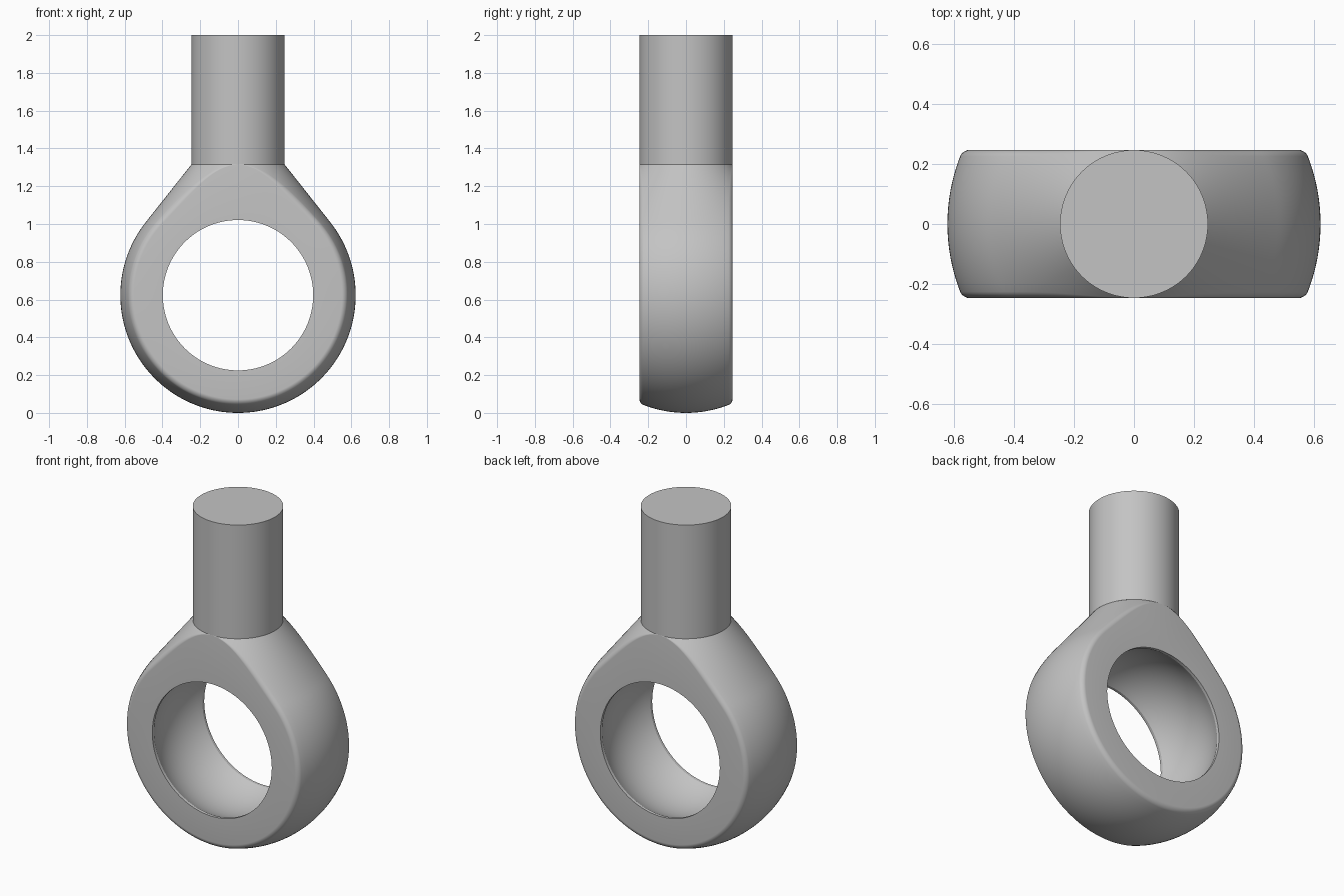
import bpy, bmesh, math

cube = bpy.data.objects.get("Cube")
if cube:
    bpy.data.objects.remove(cube, do_unlink=True)

EYE_R = 0.623       # outer sphere radius, also its centre height
HALF = 0.247        # half thickness, also shank radius
NECK_Z = 1.315      # where the neck meets the shank
BORE_R = 0.398
LIP_Y = 0.23        # inner edge of the bore lip
FILLET = 0.02
STEPS = 180

# Tangent point of the neck cone on the sphere
rise = NECK_Z - EYE_R
angle = math.atan2(rise, HALF) - math.acos(EYE_R / math.hypot(rise, HALF))
TAN_X, TAN_Z = EYE_R * math.cos(angle), EYE_R * math.sin(angle)
SLOPE = (HALF - TAN_X) / (rise - TAN_Z)

steel = bpy.data.materials.new("steel grey")
steel.use_nodes = True
color = (0.55, 0.55, 0.55, 1)
steel.diffuse_color = color
steel.node_tree.nodes["Principled BSDF"].inputs["Base Color"].default_value = color


def inside(x, y, z):
    """Sphere below the tangent circle, cone above it (heights from eye centre)."""
    if z < TAN_Z:
        return x * x + y * y + z * z < EYE_R ** 2
    return math.hypot(x, y) < TAN_X + SLOPE * (z - TAN_Z)


def outer_reach(phi, y):
    """Distance from the bore axis to the outer skin."""
    low, high = 0.3, 1.5
    for _ in range(30):
        mid = (low + high) / 2
        if inside(mid * math.cos(phi), y, mid * math.sin(phi)):
            low = mid
        else:
            high = mid
    return low


def section(phi):
    """Closed (reach, y) cross-section of the eye at one direction."""
    f = FILLET * (1 - max(0, math.sin(phi)) ** 16) + 0.001
    edge = []
    for i in range(7):
        a = math.pi / 2 * i / 6
        y = HALF - f + f * math.sin(a)
        edge.append((outer_reach(phi, y) - f * (1 - math.cos(a)), y))
    flat = HALF - f
    skin = [(outer_reach(phi, flat * i / 8), flat * i / 8) for i in range(-7, 8)]
    outer = [(r, -y) for r, y in reversed(edge)] + skin + edge
    # Bore: a thin straight lip each side of a spherical seat
    seat_r = math.hypot(BORE_R, LIP_Y)
    seat = [LIP_Y * (1 - i / 8) for i in range(17)]
    bore = [(math.sqrt(seat_r ** 2 - y * y), y) for y in seat]
    return outer + [(BORE_R, HALF)] + bore + [(BORE_R, -HALF)]


def finish(bm, name):
    bmesh.ops.recalc_face_normals(bm, faces=bm.faces)
    mesh = bpy.data.meshes.new(name)
    bm.to_mesh(mesh)
    bm.free()
    mesh.materials.append(steel)
    obj = bpy.data.objects.new(name, mesh)
    bpy.context.collection.objects.link(obj)
    bpy.ops.object.select_all(action="DESELECT")
    obj.select_set(True)
    bpy.context.view_layer.objects.active = obj
    bpy.ops.object.shade_smooth_by_angle(angle=math.radians(25))
    return obj


# Eye and neck
bm = bmesh.new()
rings = []
for k in range(STEPS):
    phi = 2 * math.pi * k / STEPS
    rings.append([bm.verts.new((r * math.cos(phi), y, EYE_R + r * math.sin(phi)))
                  for r, y in section(phi)])
for k, ring in enumerate(rings):
    after = rings[(k + 1) % STEPS]
    for i in range(len(ring)):
        j = (i + 1) % len(ring)
        bm.faces.new((ring[i], ring[j], after[j], after[i]))
finish(bm, "eye_and_neck")

# Shank
bm = bmesh.new()
bmesh.ops.create_cone(bm, cap_ends=True, segments=96, radius1=HALF,
                      radius2=HALF, depth=2 - NECK_Z)
bmesh.ops.translate(bm, verts=bm.verts, vec=(0, 0, (2 + NECK_Z) / 2))
finish(bm, "shank")
